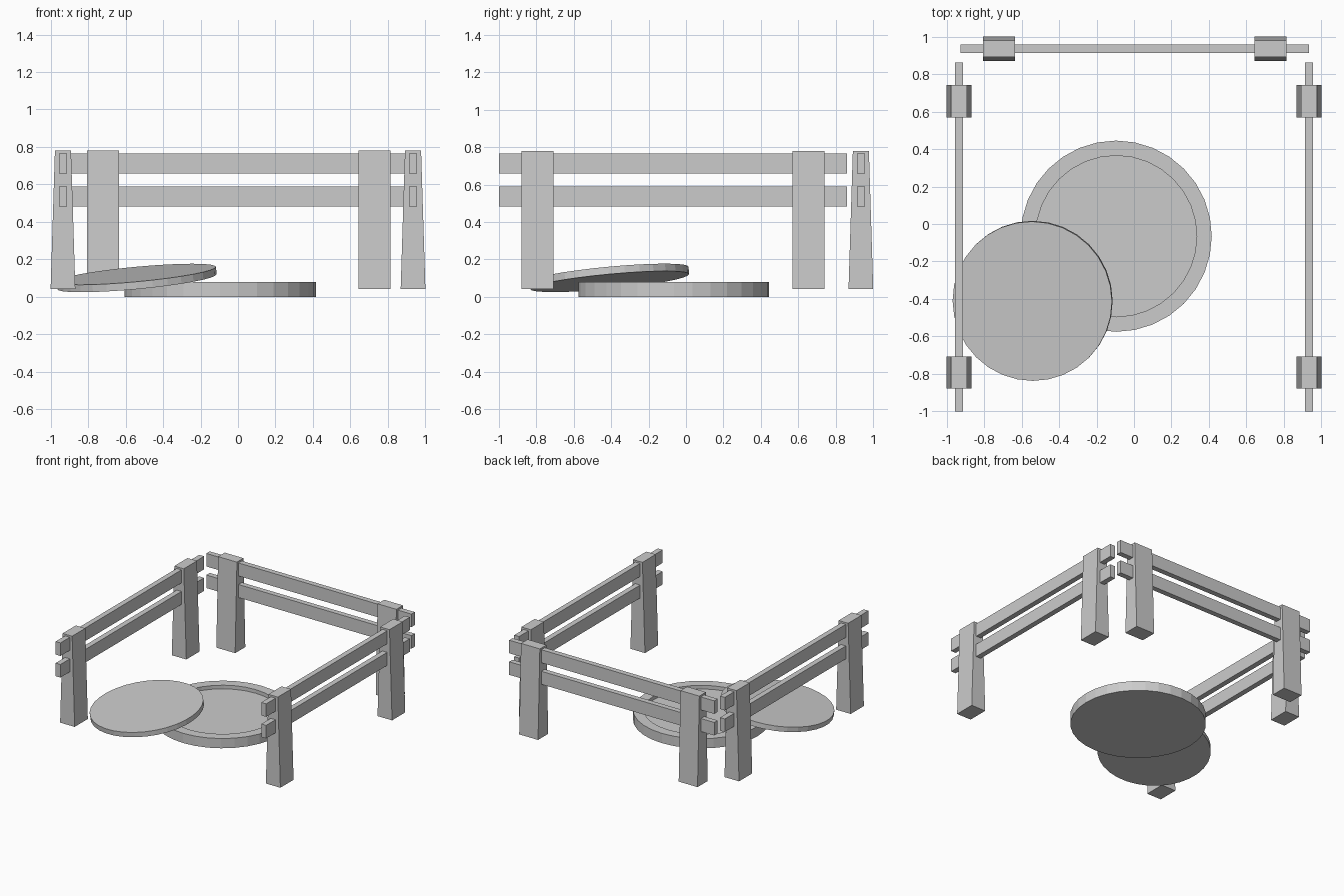
import bpy, bmesh
from math import pi
from mathutils import Matrix, Vector

if "Cube" in bpy.data.objects:
    bpy.data.objects.remove(bpy.data.objects["Cube"])


def finish(bm, name, matrix):
    bmesh.ops.recalc_face_normals(bm, faces=bm.faces)
    mesh = bpy.data.meshes.new(name)
    bm.to_mesh(mesh)
    bm.free()
    obj = bpy.data.objects.new(name, mesh)
    bpy.context.collection.objects.link(obj)
    obj.matrix_world = matrix
    return obj


def block(name, size, matrix, top_y=1.0):
    """Box centred on the matrix; top_y narrows its top in local y."""
    bm = bmesh.new()
    bmesh.ops.create_cube(bm, size=1)
    for v in bm.verts:
        if v.co.z > 0:
            v.co.y *= top_y
        v.co = Vector(a * b for a, b in zip(v.co, size))
    return finish(bm, name, matrix)


def disc(name, radius, height, matrix, segments, rim=0, recess=0):
    """Flat cylinder, optionally with a recessed top inside a rim."""
    bm = bmesh.new()
    bmesh.ops.create_cone(bm, cap_ends=True, segments=segments,
                          radius1=radius, radius2=radius, depth=height)
    if rim:
        top = max(bm.faces, key=lambda f: f.calc_center_median().z)
        bmesh.ops.inset_individual(bm, faces=[top], thickness=rim)
        floor = bmesh.ops.extrude_discrete_faces(bm, faces=[top])["faces"][0]
        for v in floor.verts:
            v.co.z -= recess
    return finish(bm, name, matrix)


def fence(side, x, y, angle):
    """Two tapered posts carrying two rails along local x."""
    base = Matrix.Translation((x, y, 0)) @ Matrix.Rotation(angle, 4, 'Z')
    for end, px in (("a", -0.724), ("b", 0.724)):
        block(f"{side}_post_{end}", (0.171, 0.132, 0.738),
              base @ Matrix.Translation((px, 0, 0.411)), top_y=0.65)
    for level, z in (("lower", 0.535), ("upper", 0.712)):
        block(f"{side}_{level}_rail", (1.862, 0.044, 0.107),
              base @ Matrix.Translation((0, 0, z)))


# Fences on three sides, front left open
fence("left", -0.934, -0.069, pi / 2)
fence("right", 0.934, -0.069, pi / 2)
fence("back", 0.004, 0.935, 0)

# Round base with recessed top
disc("round_base", 0.51, 0.08, Matrix.Translation((-0.095, -0.065, 0.04)), 32,
     rim=0.08, recess=0.03)

# Lid leaning on the base rim
tilt = Vector((0, 0, 1)).rotation_difference(Vector((-0.094, -0.094, 1)))
disc("lid", 0.427, 0.04,
     Matrix.Translation((-0.541, -0.41, 0.101)) @ tilt.to_matrix().to_4x4(), 32)
